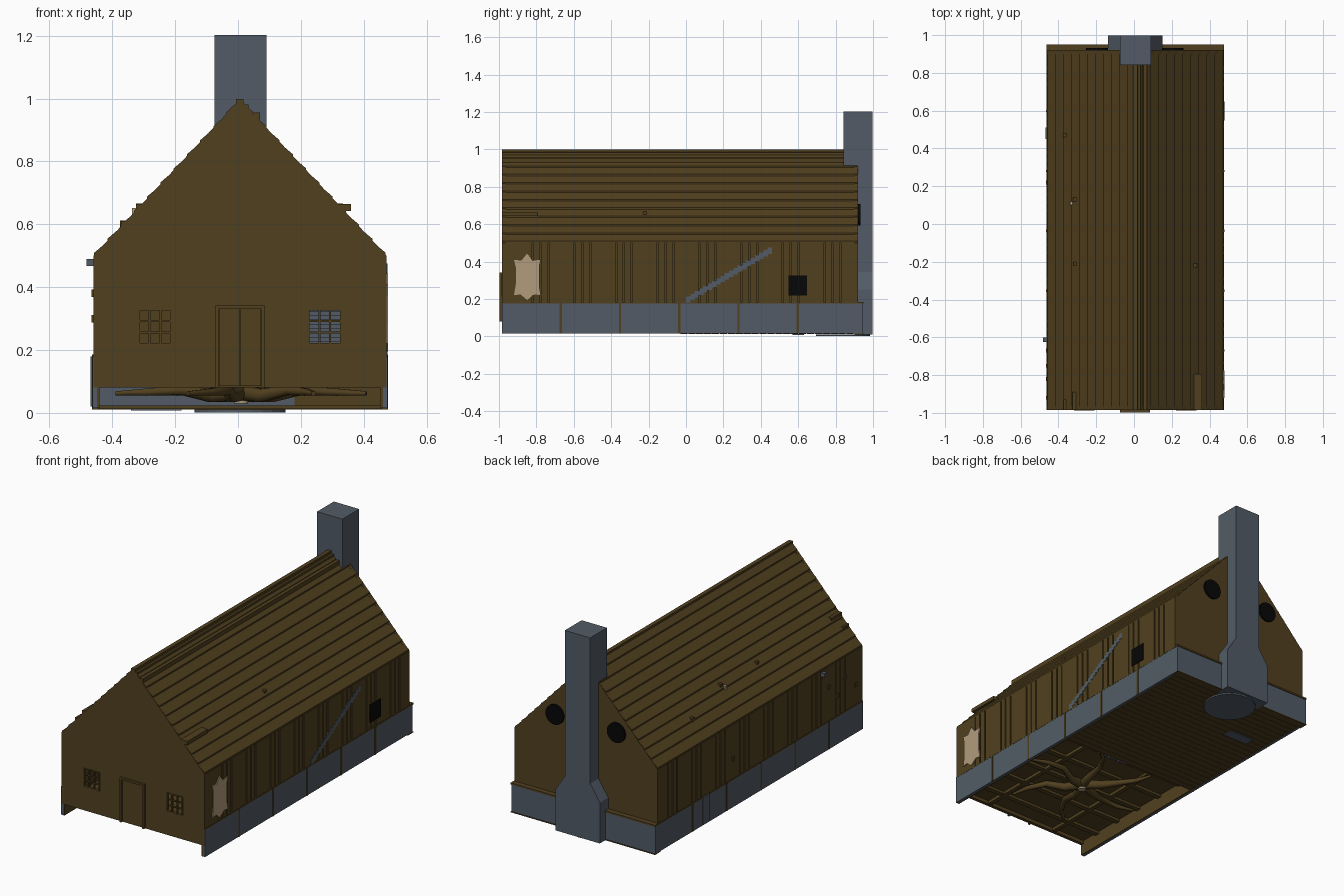
import bpy, bmesh, math
from mathutils import Vector

if "Cube" in bpy.data.objects:
    bpy.data.objects.remove(bpy.data.objects["Cube"])


def material(name, rgb):
    m = bpy.data.materials.new(name)
    m.use_nodes = True
    m.diffuse_color = (*rgb, 1)
    m.node_tree.nodes["Principled BSDF"].inputs["Base Color"].default_value = (*rgb, 1)
    return m


WOOD = material("brown_wood", (0.082, 0.051, 0.0135))
STONE = material("grey_stone", (0.085, 0.105, 0.132))
HIDE = material("tan_hide", (0.44, 0.33, 0.20))
BLACK = material("black_opening", (0.002, 0.002, 0.002))


def finish(name, bm, mat):
    bmesh.ops.recalc_face_normals(bm, faces=bm.faces)
    me = bpy.data.meshes.new(name)
    bm.to_mesh(me)
    bm.free()
    me.materials.append(mat)
    ob = bpy.data.objects.new(name, me)
    bpy.context.collection.objects.link(ob)
    return ob


def boxes(name, mat, spans):
    """One object from boxes given as (x0, x1, y0, y1, z0, z1)."""
    bm = bmesh.new()
    for x0, x1, y0, y1, z0, z1 in spans:
        vs = bmesh.ops.create_cube(bm, size=1)["verts"]
        for v in vs:
            v.co = Vector(((x0 + x1) / 2 + v.co.x * (x1 - x0),
                           (y0 + y1) / 2 + v.co.y * (y1 - y0),
                           (z0 + z1) / 2 + v.co.z * (z1 - z0)))
    return finish(name, bm, mat)


def prism(name, mat, profile, start, end, axis="y"):
    """Extrude a closed profile, (x, z) along y or (y, z) along x."""
    bm = bmesh.new()
    put = (lambda p: (p[0], start, p[1])) if axis == "y" else (lambda p: (start, p[0], p[1]))
    face = bm.faces.new([bm.verts.new(put(p)) for p in profile])
    new = bmesh.ops.extrude_face_region(bm, geom=[face])["geom"]
    shift = Vector((0, end - start, 0)) if axis == "y" else Vector((end - start, 0, 0))
    bmesh.ops.translate(bm, vec=shift, verts=[v for v in new if isinstance(v, bmesh.types.BMVert)])
    return finish(name, bm, mat)


def disc(name, mat, r, depth, loc, rot=(0, 0, 0)):
    bpy.ops.mesh.primitive_cylinder_add(vertices=24, radius=r, depth=depth, location=loc, rotation=rot)
    ob = bpy.context.object
    ob.name = name
    ob.data.materials.append(mat)


L, R, MID = -0.46, 0.473, 0.006
EAVE, RIDGE, FRONT, BACK = 0.5, 0.997, -0.985, 0.92


def gable(base):
    return [(L, base), (R, base), (R, EAVE), (MID, RIDGE), (L, EAVE)]


# Gable walls, with the front windows cut out
front_wall = prism("front_wall", WOOD, gable(0.08), FRONT, FRONT + 0.02)
prism("back_wall", WOOD, gable(0.02), BACK - 0.02, BACK)
windows = [(-0.315, -0.213), (0.225, 0.327)]
W0, W1 = 0.22, 0.328
cutter = boxes("window_cutter", WOOD, [(a, b, -1.1, -0.9, W0, W1) for a, b in windows])
cutter.hide_render = True
mod = front_wall.modifiers.new("windows", "BOOLEAN")
mod.object, mod.operation, mod.solver = cutter, "DIFFERENCE", "EXACT"
bpy.context.view_layer.objects.active = front_wall
bpy.ops.object.modifier_apply(modifier=mod.name)
bpy.data.objects.remove(cutter)

# Window bars
bars = []
for a, b in windows:
    for i in range(4):
        x = a + (b - a) * i / 3
        z = W0 + (W1 - W0) * i / 3
        bars.append((x - 0.003, x + 0.003, FRONT - 0.003, FRONT + 0.01, W0, W1))
        bars.append((a, b, FRONT - 0.002, FRONT + 0.009, z - 0.003, z + 0.003))
boxes("window_bars", WOOD, bars)

# Double door and frame
boxes("front_door", WOOD, [(-0.06, 0.005, -0.99, FRONT, 0.085, 0.33),
                           (0.007, 0.073, -0.99, FRONT, 0.085, 0.33)])
boxes("door_frame", WOOD, [(-0.073, -0.062, -0.998, FRONT, 0.08, 0.34),
                           (0.075, 0.086, -0.998, FRONT, 0.08, 0.34),
                           (-0.073, 0.086, -0.998, FRONT, 0.331, 0.342)])

# Side walls of upright boards with open joints, and an inner lining
joints = [-0.82 + 0.223 * k + off for k in range(8) for off in (0, 0.042, 0.085)]
edges = [FRONT] + joints + [BACK]
boards = []
for y0, y1 in zip(edges, edges[1:]):
    for x in (L, R - 0.015):
        boards.append((x, x + 0.015, y0 + 0.004, y1 - 0.004, 0.17, EAVE))
boxes("side_walls", WOOD, boards)
boxes("wall_lining", WOOD, [(x, x + 0.008, FRONT + 0.01, BACK - 0.01, 0.1, EAVE)
                            for x in (L + 0.022, R - 0.03)])

# Roof with lapped board courses, each with an upright lower edge
COURSES, INSET, BUTT = 11, 0.003, 0.009
slope = []
for i in range(COURSES):
    t = i / COURSES
    x, z = (R - MID - INSET) * (1 - t), EAVE + (RIDGE - 0.004 - EAVE) * t
    slope += [(x, z), (x, z + BUTT)]
roof_outer = ([(MID + x, z) for x, z in slope] + [(MID, RIDGE)]
              + [(MID - x, z) for x, z in reversed(slope)])
roof_inner = [(L + 0.02, EAVE), (MID, RIDGE - 0.025), (R - 0.02, EAVE)]
prism("roof", WOOD, roof_outer + roof_inner, FRONT + 0.002, BACK - 0.002)
boxes("ridge_boards", WOOD, [(MID - 0.012, MID + 0.012, FRONT, 0.845, 0.98, 0.998),
                             (0.02, 0.034, FRONT, 0.845, 0.96, 0.982),
                             (0.05, 0.07, FRONT, 0.845, 0.93, 0.955)])

# Roof beam ends, pegs and a pale chip
boxes("roof_beams", WOOD, [(0.31, 0.36, FRONT, -0.795, 0.643, 0.665),
                           (-0.325, -0.3, FRONT, -0.89, 0.64, 0.665),
                           (-0.373, -0.35, FRONT, -0.93, 0.59, 0.61)])
pegs = [(0.323, -0.22, 0.655), (-0.31, -0.21, 0.655), (-0.313, 0.13, 0.655), (-0.365, 0.47, 0.6)]
boxes("roof_pegs", WOOD, [(x - 0.011, x + 0.011, y - 0.01, y + 0.01, z - 0.02, z + 0.012)
                          for x, y, z in pegs])
boxes("roof_chip", HIDE, [(-0.338, -0.325, 0.1, 0.12, 0.62, 0.652)])
boxes("wall_pegs", WOOD, [(L - 0.006, L, y - 0.01, y + 0.01, z - 0.012, z + 0.012)
                          for y, z in ((0.22, 0.3), (-0.67, 0.38), (-0.75, 0.3), (-0.82, 0.38), (-0.92, 0.3))])
boxes("stone_peg", STONE, [(L - 0.022, L, -0.625, -0.6, 0.468, 0.49)])

# Stone foundation with timber posts and sills
BASE = 0.015
boxes("foundation", STONE, [(L - 0.003, L + 0.012, FRONT, 0.945, BASE, 0.175),
                            (R - 0.012, R + 0.002, FRONT, 0.945, BASE, 0.175),
                            (L, R, 0.9, 0.945, BASE, 0.175),
                            (L - 0.009, L, 0.45, 0.51, 0.02, 0.18)])
posts = []
for k in range(5):
    y = -0.67 + 0.317 * k
    posts += [(x - 0.005, x + 0.005, y - 0.006, y + 0.006, BASE, 0.176) for x in (L, R)]
boxes("foundation_posts", WOOD, posts)
boxes("foundation_sills", WOOD, [(L - 0.004, R + 0.004, 0.9, 0.95, 0.175, 0.185),
                                 (L - 0.004, R + 0.004, 0.9, 0.95, 0.011, BASE),
                                 (L - 0.003, L + 0.01, FRONT, 0.92, 0.175, 0.181),
                                 (R - 0.01, R + 0.003, FRONT, 0.92, 0.175, 0.181)])
boxes("inner_base_boards", WOOD, [(L + 0.012, L + 0.02, FRONT, BACK, 0.015, 0.17),
                                  (R - 0.02, R - 0.012, FRONT, BACK, 0.015, 0.17)])

# Plank floor of the rear room, with its stepped front edge
planks, n = [], 22
for i in range(n):
    y = -0.03 + 0.93 * i / n
    planks.append((L + 0.015, R - 0.015, y, y + 0.93 / n - 0.004, 0.012, 0.02))
boxes("floor_planks", WOOD, planks + [(L + 0.02, R - 0.02, -0.03, 0.9, 0.017, 0.024)])
boxes("stone_step", STONE, [(-0.44, 0.18, -0.02, 0.02, 0.018 + 0.022 * i, 0.039 + 0.022 * i) for i in range(3)])
boxes("wood_step", WOOD, [(0.18, R - 0.02, -0.02, 0.02, 0.016, 0.085)])
boxes("floor_plate", STONE, [(-0.34, -0.18, 0.57, 0.63, 0.007, 0.013)])

# Raised floor of the front room, with joists beneath
boxes("front_floor", WOOD, [(L + 0.015, R - 0.015, FRONT + 0.01, 0.0, 0.1, 0.11)])
joists = [(L + 0.02, R - 0.02, y, y + 0.03, 0.085, 0.1) for y in (-0.86, -0.68, -0.5, -0.32, -0.14)]
boxes("floor_joists", WOOD, joists + [(x, x + 0.025, FRONT + 0.02, -0.02, 0.082, 0.1) for x in (-0.24, 0.23)])
boxes("stone_slabs", STONE, [(-0.05 + 0.07 * i, 0.01 + 0.07 * i, -0.13, -0.05, 0.075, 0.1) for i in range(3)])

# Stone stair passing through the side wall
steps = []
for i in range(20):
    y, z = 0.46 * i / 20, 0.18 + 0.275 * i / 20
    steps.append((0.22, R + 0.002, y, y + 0.024, z, z + 0.034))
boxes("stair", STONE, steps)

# Stretched hide and dark side opening
hide = [(-0.85, 0.195), (-0.81, 0.225), (-0.775, 0.22), (-0.787, 0.28), (-0.787, 0.37), (-0.775, 0.41),
        (-0.82, 0.405), (-0.85, 0.443), (-0.88, 0.405), (-0.92, 0.41), (-0.91, 0.37), (-0.91, 0.28),
        (-0.92, 0.22), (-0.885, 0.225)]
prism("hanging_hide", HIDE, hide, R, R + 0.005, axis="x")
boxes("side_opening", BLACK, [(R, R + 0.005, 0.548, 0.648, 0.22, 0.325)])

# Round openings of the back gable
for side, x in (("left", 0.205), ("right", -0.195)):
    disc(side + "_round_opening", BLACK, 0.058, 0.02, (x, 0.922, 0.65), (math.pi / 2, 0, 0))

# Chimney, with a wide tapered foot
foot = [(-0.138, 0.01), (0.152, 0.01), (0.152, 0.25), (0.09, 0.345), (-0.075, 0.345), (-0.138, 0.25)]
prism("chimney_foot", STONE, foot, 0.91, 0.998)
boxes("chimney_stack", STONE, [(-0.075, 0.09, 0.91, 0.998, 0.34, 0.95),
                               (-0.075, 0.09, 0.842, 0.998, 0.85, 1.203)])
disc("hearth_stone", STONE, 0.145, 0.009, (0.006, 0.84, 0.0055))

# Branching chandelier hung low in the front room
cu = bpy.data.curves.new("branches", "CURVE")
cu.dimensions, cu.bevel_depth, cu.bevel_resolution, cu.use_fill_caps = "3D", 0.022, 1, True
for k in range(6):
    a = math.radians(60 * k + 12)
    sp = cu.splines.new("POLY")
    sp.points.add(4)
    for p, (r, z, turn, w) in zip(sp.points, ((0, 0.066, 0, 1.3), (0.1, 0.055, 0, 1.1), (0.2, 0.072, 0.12, 0.8),
                                              (0.31, 0.066, 0.0, 0.6), (0.4, 0.062, -0.12, 0.35))):
        p.co = (0.01 + r * math.cos(a + turn), -0.44 + r * math.sin(a + turn), z, 1)
        p.radius = w
cu.materials.append(WOOD)
bpy.context.collection.objects.link(bpy.data.objects.new("branches", cu))
disc("branch_hub", HIDE, 0.022, 0.012, (0.01, -0.44, 0.036))
